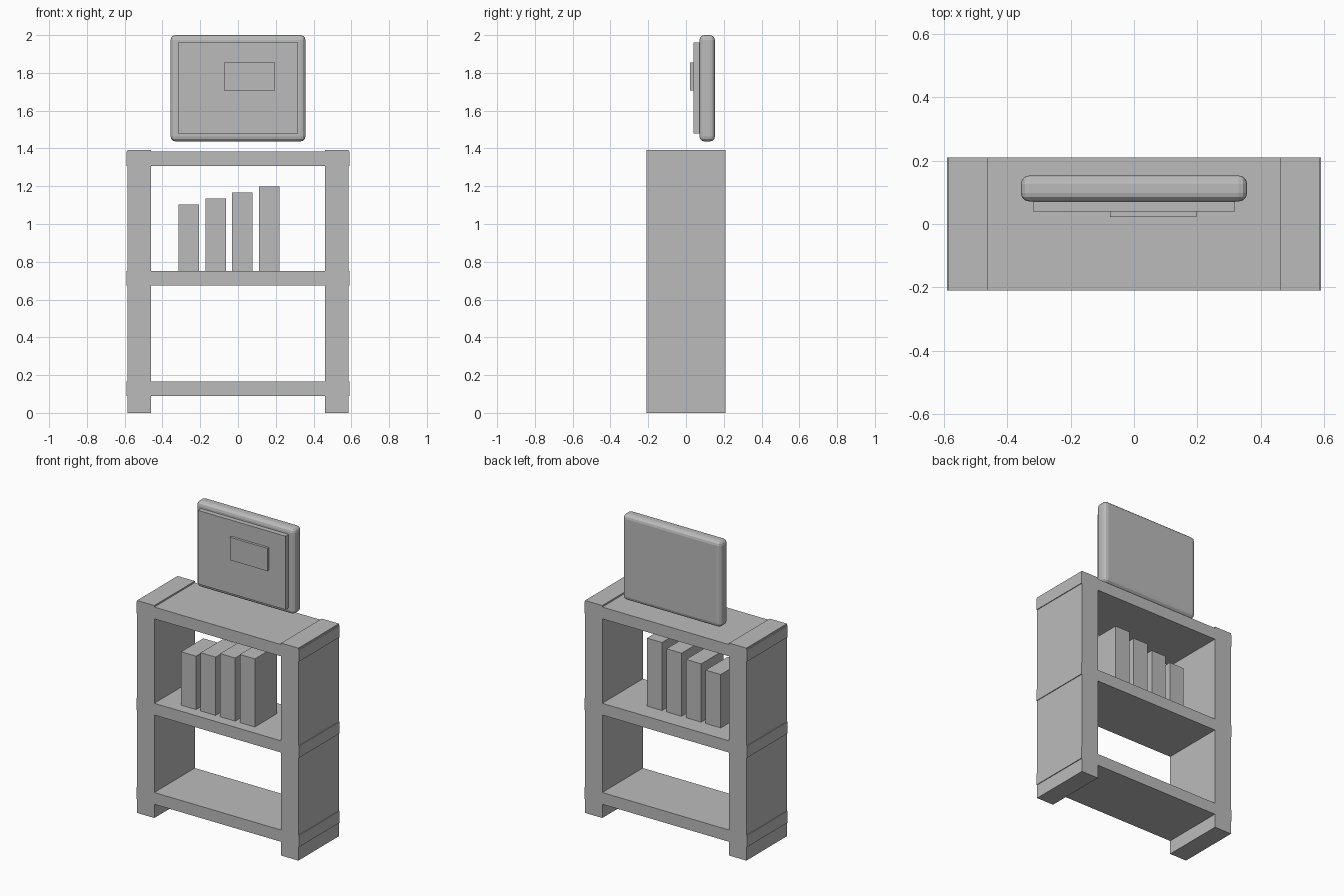
import bpy

cube = bpy.data.objects.get("Cube")
if cube:
    bpy.data.objects.remove(cube, do_unlink=True)

# One plain grey for everything
GREY = (0.5, 0.5, 0.5, 1)
grey = bpy.data.materials.new("plain grey")
grey.use_nodes = True
grey.diffuse_color = GREY
grey.node_tree.nodes["Principled BSDF"].inputs["Base Color"].default_value = GREY


def box(name, x, y, z, bevel=0):
    """Box spanning the (min, max) ranges x, y and z."""
    spans = (x, y, z)
    bpy.ops.mesh.primitive_cube_add(size=1, location=[(a + b) / 2 for a, b in spans])
    ob = bpy.context.object
    ob.name = ob.data.name = name
    ob.scale = [b - a for a, b in spans]
    bpy.ops.object.transform_apply(location=False, rotation=False, scale=True)
    ob.data.materials.append(grey)
    if bevel:
        mod = ob.modifiers.new("rounded edges", 'BEVEL')
        mod.width = bevel
        mod.segments = 3
    return ob


depth = (-0.21, 0.21)

# Side uprights
box("left_upright", (0.46, 0.585), depth, (0, 1.393))
box("right_upright", (-0.585, -0.46), depth, (0, 1.393))

# Shelves, whose ends pass slightly through the uprights
for name, bottom in (("bottom_shelf", 0.09), ("middle_shelf", 0.675), ("top_shelf", 1.306)):
    box(name, (-0.59, 0.59), depth, (bottom, bottom + 0.077))

# Row of books, each taller than the last
for i in range(4):
    left = -0.315 + i * 0.142
    box(f"book_{i + 1}", (left, left + 0.109), (-0.14, 0.09), (0.752, 1.102 + i * 0.032))

# Floating panel with a raised plate and a small label in front
box("panel_body", (-0.357, 0.357), (0.071, 0.153), (1.437, 2.0), bevel=0.027)
box("panel_plate", (-0.318, 0.318), (0.039, 0.072), (1.478, 1.96))
box("panel_label", (-0.075, 0.197), (0.022, 0.04), (1.706, 1.855))
